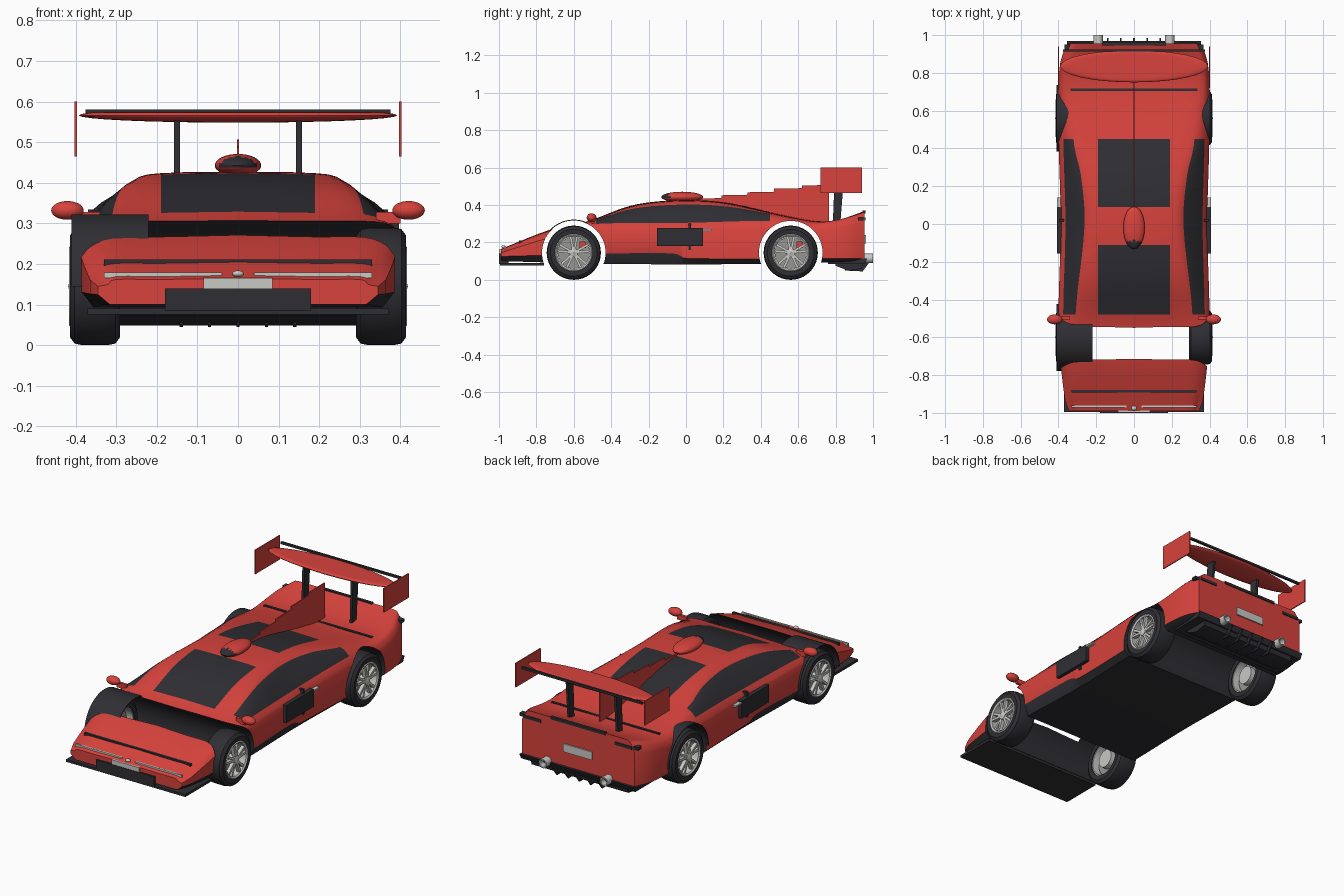
import bpy, bmesh, math
from mathutils import Matrix, Vector

if "Cube" in bpy.data.objects:
    bpy.data.objects.remove(bpy.data.objects["Cube"])


def material(name, rgb):
    m = bpy.data.materials.new(name)
    m.use_nodes = True
    m.diffuse_color = (*rgb, 1)
    m.node_tree.nodes["Principled BSDF"].inputs["Base Color"].default_value = (*rgb, 1)
    return m


RED = material("red paint", (0.68, 0.055, 0.045))
BLACK = material("black trim", (0.028, 0.028, 0.034))
SILVER = material("silver metal", (0.58, 0.58, 0.56))
GREY = material("grey brake metal", (0.3, 0.3, 0.29))
parts = []


def finish(name, bm, mats):
    bmesh.ops.recalc_face_normals(bm, faces=bm.faces)
    me = bpy.data.meshes.new(name)
    bm.to_mesh(me)
    bm.free()
    for m in mats:
        me.materials.append(m)
    ob = bpy.data.objects.new(name, me)
    bpy.context.collection.objects.link(ob)
    parts.append(ob)
    return ob


def extrude(name, yz, x0, x1, mat):
    """Side profile in y, z pushed out from x0 to x1."""
    bm = bmesh.new()
    a = [bm.verts.new((x0, y, z)) for y, z in yz]
    b = [bm.verts.new((x1, y, z)) for y, z in yz]
    bm.faces.new(a)
    bm.faces.new(b)
    for i in range(len(yz)):
        j = (i + 1) % len(yz)
        bm.faces.new((a[i], a[j], b[j], b[i]))
    return finish(name, bm, [mat])


def box(name, xs, ys, zs, mat):
    (y0, y1), (z0, z1) = ys, zs
    return extrude(name, [(y0, z0), (y1, z0), (y1, z1), (y0, z1)], *xs, mat)


def ellipsoid(name, centre, radii, mat, extra=()):
    bm = bmesh.new()
    bmesh.ops.create_uvsphere(bm, u_segments=32, v_segments=16, radius=1)
    bm.transform(Matrix.Translation(centre) @ Matrix.Diagonal((*radii, 1)))
    return finish(name, bm, [mat, *extra])


def lathe(name, profile, centre, side, mat, steps=40, arc=2 * math.pi):
    """Closed profile of (x, radius) turned around the x axis."""
    bm = bmesh.new()
    full = arc > 6
    rings = []
    for k in range(steps if full else steps + 1):
        t = arc * k / steps
        rings.append([bm.verts.new((centre[0] + side * x, centre[1] + r * math.cos(t),
                                    centre[2] + r * math.sin(t))) for x, r in profile])
    n = len(profile)
    for k in range(steps):
        p, q = rings[k], rings[(k + 1) % len(rings)]
        for i in range(n):
            j = (i + 1) % n
            bm.faces.new((p[i], p[j], q[j], q[i]))
    if not full:
        bm.faces.new(rings[0])
        bm.faces.new(rings[-1])
    return finish(name, bm, [mat])


def curve(pts):
    """Smooth function through (t, value) points."""
    def slope(i):
        a, b = pts[max(i - 1, 0)], pts[min(i + 1, len(pts) - 1)]
        return (b[1] - a[1]) / (b[0] - a[0])

    def f(t):
        i = max(k for k in range(len(pts) - 1) if k == 0 or pts[k][0] <= t)
        (t0, a), (t1, b) = pts[i], pts[i + 1]
        h = t1 - t0
        u = (t - t0) / h
        return (a * (1 + 2 * u) * (1 - u) ** 2 + b * u * u * (3 - 2 * u)
                + h * slope(i) * u * (1 - u) ** 2 + h * slope(i + 1) * u * u * (u - 1))
    return f


# Body shape curves along the length
top = curve([(-.99, .165), (-.72, .27), (-.53, .312), (-.3, .395), (-.12, .422), (.08, .425),
             (.25, .407), (.45, .362), (.6, .33), (.72, .312), (.82, .322), (.955, .368)])
width = curve([(-.99, .345), (-.95, .362), (-.72, .39), (-.5, .4), (0, .388), (.4, .398),
               (.6, .4), (.75, .4), (.88, .385), (.955, .35)])
belt = curve([(-.99, .15), (-.72, .252), (-.53, .296), (0, .305), (.45, .315), (.7, .3), (.955, .35)])
shoulder = curve([(-.99, .3), (-.5, .31), (0, .262), (.25, .28), (.45, .32), (.955, .3)])
sill = curve([(-.99, .125), (-.4, .14), (-.06, .14), (0, .115), (.955, .115)])
floor = curve([(-.99, .1), (-.4, .085), (.4, .085), (.955, .1)])


def section(y):
    z0, z1, w, s = top(y), belt(y), width(y), sill(y)
    keys = [(0, z0), (.19, z0 - .003), (shoulder(y), z1 + (z0 - z1) * .8),
            (w - .025, z1), (w, s + (z1 - s) * .8)]
    fx = curve([(i, k[0]) for i, k in enumerate(keys)])
    fz = curve([(i, k[1]) for i, k in enumerate(keys)])
    half = [(fx(i / 3), fz(i / 3)) for i in range(13)]
    return half + [(w, s), (w - .03, floor(y)), (0, floor(y))]


# Body shell with painted windows and black underside
breaks = [-.99, -.48, -.11, .09, .45, .955]
ys = [a + (b - a) * k / 10 for a, b in zip(breaks, breaks[1:]) for k in range(10)] + [breaks[-1]]
bm = bmesh.new()
rings = []
for y in ys:
    half = section(y)
    outline = half + [(-x, z) for x, z in half[-2:0:-1]]
    rings.append([bm.verts.new((x, y, z)) for x, z in outline])
count = len(rings[0])
for y0, y1, p, q in zip(ys, ys[1:], rings, rings[1:]):
    y = (y0 + y1) / 2
    for k in range(count):
        j = (k + 1) % count
        f = bm.faces.new((p[k], p[j], q[j], q[k]))
        col = min(k, count - 1 - k)
        screen = col < 3 and (-.48 < y < -.11 or .09 < y < .45)
        side_glass = 6 <= col < 9 and -.48 < y < .45
        f.material_index = int(screen or side_glass or col >= 13)
bm.faces.new(rings[0])
bm.faces.new(rings[-1])
body = finish("body", bm, [RED, BLACK])

# Wheel wells cut straight across the body
AXLES = {"front": -.6, "rear": .56}
HUB = .145
for end, y in AXLES.items():
    bm = bmesh.new()
    bmesh.ops.create_cone(bm, cap_ends=True, segments=64, radius1=.17, radius2=.17, depth=1.2)
    bm.transform(Matrix.Translation((0, y, HUB)) @ Matrix.Rotation(math.pi / 2, 4, "Y"))
    for f in bm.faces:
        f.material_index = 1
    cutter = finish(end + "_well_cutter", bm, [RED, BLACK])
    parts.remove(cutter)
    cutter.hide_render = True
    mod = body.modifiers.new("well", "BOOLEAN")
    mod.operation, mod.solver, mod.object = "DIFFERENCE", "EXACT", cutter
    bpy.context.view_layer.update()
    cut = bpy.data.meshes.new_from_object(body.evaluated_get(bpy.context.evaluated_depsgraph_get()))
    body.modifiers.clear()
    body.data = cut
    bpy.data.objects.remove(cutter)
    lathe(end + "_wheel_liner", [(-.41, .172), (-.22, .172), (-.22, .177), (-.41, .177)],
          (0, y, HUB), 1, BLACK, 32, math.pi)

# Wheels
for end, y in AXLES.items():
    for side, tag in ((1, "left"), (-1, "right")):
        c = (side * .352, y, HUB)
        label = f"{end}_{tag}_"
        lathe(label + "tyre", [(-.06, .1), (-.062, .125), (-.05, .141), (-.03, .145), (.03, .145),
                               (.05, .141), (.062, .125), (.06, .1)], c, side, BLACK)
        lathe(label + "rim", [(-.055, .101), (.06, .101), (.064, .096), (.058, .088), (-.055, .094)],
              c, side, SILVER)
        lathe(label + "hub", [(.02, .001), (.02, .024), (.06, .022), (.066, .001)], c, side, SILVER)
        lathe(label + "disc", [(-.02, .001), (-.02, .086), (-.005, .086), (-.005, .001)], c, side, GREY)
        lathe(label + "hub_back", [(-.05, .001), (-.05, .05), (-.02, .05), (-.02, .001)], c, side, SILVER)
        bm = bmesh.new()
        for k in range(10):
            turn = math.pi * 2 / 5 * (k // 2) + (.2 if k % 2 else -.2)
            m = (Matrix.Translation(c) @ Matrix.Rotation(turn, 4, "X")
                 @ Matrix.Translation((side * .048, 0, .055)) @ Matrix.Diagonal((.02, .013, .08, 1)))
            bmesh.ops.create_cube(bm, size=1, matrix=m)
        finish(label + "spokes", bm, [SILVER])
        box(label + "caliper", (c[0], c[0] + side * .025), (y + .03, y + .065), (.17, .205), RED)

# Nose details
box("splitter", (-.37, .37), (-.995, -.76), (.076, .09), BLACK)
box("nose_intake", (-.18, .18), (-1, -.95), (.085, .14), BLACK)
box("front_plate", (-.085, .085), (-.998, -.98), (.14, .165), SILVER)
ellipsoid("nose_badge", (0, -.975, .176), (.014, .012, .008), SILVER)
for y, reach, mat, name in ((-.885, .33, BLACK, "hood_strip"), (.71, .335, BLACK, "deck_strip")):
    box(name, (-reach, reach), (y - .007, y + .007), (top(y) - .015, top(y) + .003), mat)

# Mirrored side details
for s, tag in ((1, "left_"), (-1, "right_")):
    box(tag + "nose_trim", (s * .04, s * .33), (-.972, -.962), (.165, .179), SILVER)
    box(tag + "side_intake", (s * .37, s * .408), (-.155, .09), (.18, .277), BLACK)
    box(tag + "door_seam", (s * .37, s * .396), (.013, .026), (.16, .3), BLACK)
    box(tag + "door_handle", (s * .37, s * .408), (.08, .14), (.262, .271), SILVER)
    ellipsoid(tag + "mirror", (s * .42, -.505, .332), (.04, .026, .023), RED)
    box(tag + "mirror_stalk", (s * .34, s * .4), (-.505, -.49), (.3, .328), RED)
    extrude(tag + "wing_strut", [(.785, .3), (.825, .3), (.845, .556), (.795, .556)],
            s * .143, s * .157, BLACK)
    box(tag + "wing_end_plate", (s * .397, s * .403), (.72, .94), (.465, .6), RED)
    lathe(tag + "exhaust", [(0, .018), (0, .025), (.1, .025), (.1, .018)], (0, 0, 0), 1, SILVER, 24)
    pipe = parts[-1]
    pipe.data.transform(Matrix.Translation((s * .19, .9, .115)) @ Matrix.Rotation(math.pi / 2, 4, "Z"))
    box(tag + "tail_light", (s * .23, s * .335), (.94, .96), (.318, .334), BLACK)
    box(tag + "tail_corner", (s * .33, s * .369), (.92, .95), (.318, .334), BLACK)

# Roof scoop with dark mouth
scoop = ellipsoid("roof_scoop", (0, -.02, .443), (.057, .112, .028), RED, [BLACK])
for f in scoop.data.polygons:
    f.material_index = int(f.center.y < -.09 and f.center.z > .438)

# Stepped dorsal fin
fin = [(.05, .4)]
for y0, y1, z in ((.05, .19, .437), (.19, .33, .455), (.33, .47, .471), (.47, .62, .49), (.62, .765, .507)):
    fin += [(y0, z - .003), (y1, z)]
extrude("dorsal_fin", fin + [(.765, .308), (.6, .315)], -.003, .003, RED)

# Rear wing blade, flattened on top
wing = ellipsoid("rear_wing", (0, .835, .566), (.392, .085, .018), RED)
for v in wing.data.vertices:
    v.co.z = min(v.co.z, .574)
box("wing_lip", (-.375, .375), (.912, .924), (.568, .58), BLACK)

# Tail details
box("rear_plate", (-.09, .09), (.95, .962), (.195, .24), SILVER)
box("tail_top_strip", (-.17, .17), (.945, .96), (.355, .37), BLACK)
extrude("diffuser", [(.79, .12), (.8, .075), (.87, .048), (.94, .06), (.955, .12)], -.3, .3, BLACK)
extrude("diffuser_shelf", [(.76, .105), (.76, .085), (.955, .085), (.97, .115)], -.355, .355, BLACK)
for k in range(-2, 3):
    extrude("diffuser_blade", [(.85, .1), (.85, .05), (.945, .045), (.985, .1)],
            k * .07 - .004, k * .07 + .004, BLACK)

# Smooth shading with crisp edges
bpy.ops.object.select_all(action="DESELECT")
for ob in parts:
    ob.select_set(True)
bpy.context.view_layer.objects.active = body
bpy.ops.object.shade_smooth_by_angle(angle=math.radians(35))
